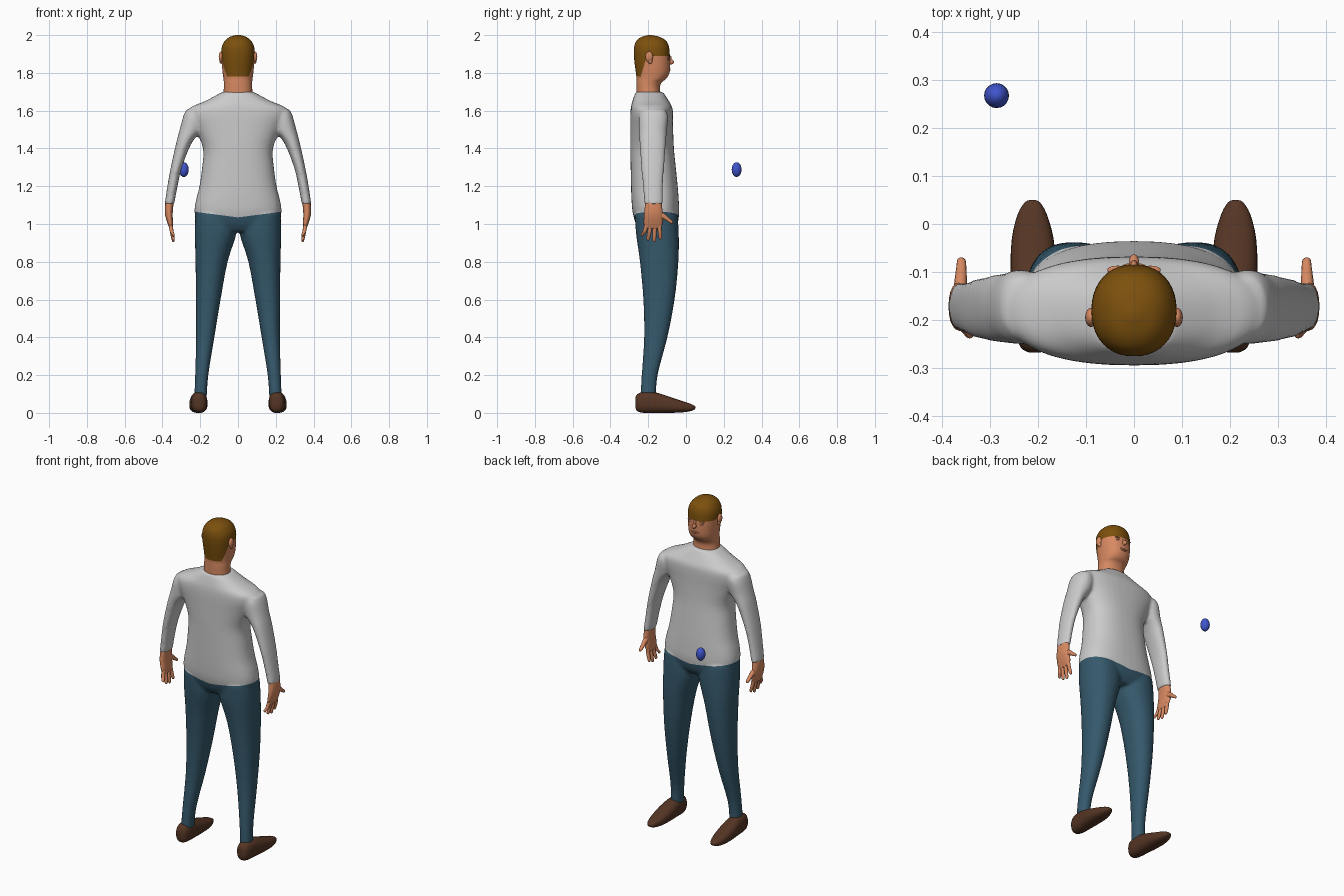
import bpy
import bmesh
import math
from mathutils import Vector, Matrix

cube = bpy.data.objects.get("Cube")
if cube:
    bpy.data.objects.remove(cube, do_unlink=True)


def material(name, red, green, blue):
    mat = bpy.data.materials.new(name)
    mat.use_nodes = True
    colour = (red, green, blue, 1)
    mat.diffuse_color = colour
    shader = mat.node_tree.nodes["Principled BSDF"]
    shader.inputs["Base Color"].default_value = colour
    shader.inputs["Roughness"].default_value = 0.8
    return mat


skin = material("skin", 0.68, 0.25, 0.12)
hair = material("brown hair", 0.20, 0.08, 0.004)
shirt = material("light grey shirt", 0.60, 0.60, 0.60)
denim = material("blue trousers", 0.036, 0.10, 0.15)
leather = material("brown leather", 0.09, 0.036, 0.018)
blue = material("ball blue", 0.05, 0.09, 0.60)


def spline(a, b, c, d, t):
    """Smooth blend between rings b and c."""
    return [q + t * (r - p) / 2 + t * t * (2 * p - 5 * q + 4 * r - s) / 2
            + t ** 3 * (3 * q - p - 3 * r + s) / 2
            for p, q, r, s in zip(a, b, c, d)]


def loft(bm, rings, axis="Z", side=1, sides=28, power=2.2, steps=3):
    """Skin rings given as (position on axis, x low, x high, other low, other high)."""
    last = len(rings) - 1
    smooth = []
    for i in range(last):
        quad = [rings[min(max(i + k, 0), last)] for k in (-1, 0, 1, 2)]
        smooth += [spline(*quad, k / steps) for k in range(steps)]
    smooth.append(rings[last])
    loops = []
    for pos, x0, x1, o0, o1 in smooth:
        loop = []
        for k in range(sides):
            angle = math.tau * k / sides
            c, s = math.cos(angle), math.sin(angle)
            c = math.copysign(abs(c) ** (2 / power), c)
            s = math.copysign(abs(s) ** (2 / power), s)
            x = side * ((x0 + x1) / 2 + c * (x1 - x0) / 2)
            other = (o0 + o1) / 2 + s * (o1 - o0) / 2
            co = (x, other, pos) if axis == "Z" else (x, pos, max(other, 0))
            loop.append(bm.verts.new(co))
        loops.append(loop)
    faces = [bm.faces.new(loops[0]), bm.faces.new(loops[-1])]
    for low, high in zip(loops, loops[1:]):
        for k in range(sides):
            n = (k + 1) % sides
            faces.append(bm.faces.new((low[k], low[n], high[n], high[k])))
    bmesh.ops.recalc_face_normals(bm, faces=faces)


def blob(bm, centre, radii):
    place = Matrix.Translation(centre) @ Matrix.Diagonal((*radii, 1))
    bmesh.ops.create_uvsphere(bm, u_segments=20, v_segments=12, radius=1, matrix=place)


def cut(bm, point, normal):
    bmesh.ops.bisect_plane(bm, geom=bm.verts[:] + bm.edges[:] + bm.faces[:],
                           plane_co=point, plane_no=normal, dist=1e-5)


def finish(bm, name, *mats):
    mesh = bpy.data.meshes.new(name)
    for face in bm.faces:
        face.smooth = True
    bm.to_mesh(mesh)
    bm.free()
    for mat in mats:
        mesh.materials.append(mat)
    obj = bpy.data.objects.new(name, mesh)
    bpy.context.collection.objects.link(obj)
    return obj


SIDES = (("left", 1), ("right", -1))

# Clothed body: torso, sleeves and trouser legs fused into one surface
body = bmesh.new()
loft(body, [
    (0.96, -.12, .12, -.24, -.07), (1.0, -.21, .21, -.265, -.045),
    (1.06, -.23, .23, -.282, -.036), (1.12, -.224, .224, -.288, -.038),
    (1.2, -.204, .204, -.291, -.044), (1.3, -.19, .19, -.293, -.054),
    (1.4, -.185, .185, -.295, -.064), (1.5, -.225, .225, -.295, -.068),
    (1.57, -.262, .262, -.295, -.068), (1.615, -.255, .255, -.292, -.072),
    (1.65, -.175, .175, -.284, -.09), (1.69, -.1, .1, -.27, -.115),
    (1.7, -.08, .08, -.265, -.12)], sides=40, power=2.4)
for _, side in SIDES:
    loft(body, [
        (1.105, .338, .388, -.222, -.122), (1.2, .32, .374, -.228, -.122),
        (1.3, .297, .356, -.238, -.115), (1.43, .245, .327, -.246, -.106),
        (1.5, .19, .309, -.25, -.1), (1.57, .18, .29, -.25, -.095),
        (1.605, .19, .275, -.235, -.11)], side=side)
    loft(body, [
        (0.08, .165, .232, -.242, -.158), (0.2, .157, .227, -.235, -.15),
        (0.4, .125, .222, -.222, -.098), (0.6, .092, .223, -.226, -.06),
        (0.8, .055, .225, -.244, -.04), (0.95, .008, .229, -.265, -.038),
        (1.05, .01, .226, -.27, -.045)], side=side)
draft = finish(body, "body_draft")
remesh = draft.modifiers.new("fuse", "REMESH")
remesh.mode = "VOXEL"
remesh.voxel_size = 0.009
relax = draft.modifiers.new("relax", "SMOOTH")
relax.factor = 0.5
relax.iterations = 6
graph = bpy.context.evaluated_depsgraph_get()
fused = bpy.data.meshes.new_from_object(draft.evaluated_get(graph))
bpy.data.objects.remove(draft, do_unlink=True)

# Waistline dips towards the middle
body = bmesh.new()
body.from_mesh(fused)
bpy.data.meshes.remove(fused)
slope = 0.13
for _, side in SIDES:
    cut(body, (0, 0, 1.035), (-slope * side, 0, 1))
for face in body.faces:
    mid = face.calc_center_median()
    face.material_index = int(mid.z < 1.035 + slope * abs(mid.x))
finish(body, "shirt_and_trousers", shirt, denim)

# Head and neck, with the hair as cut regions
head = bmesh.new()
loft(head, [
    (1.66, -.08, .08, -.262, -.13), (1.72, -.075, .075, -.262, -.138),
    (1.75, -.075, .075, -.262, -.128), (1.77, -.077, .077, -.262, -.104),
    (1.8, -.081, .081, -.265, -.088), (1.85, -.086, .086, -.272, -.084),
    (1.9, -.089, .089, -.276, -.086), (1.94, -.085, .085, -.274, -.091),
    (1.97, -.069, .069, -.262, -.106), (1.99, -.045, .045, -.236, -.138),
    (2.0, -.012, .012, -.2, -.18)], sides=40, steps=5)
hairline, nape = 1.89, 1.78
back = Vector((0, 1, -0.3))
back_point = Vector((0, -0.21, 1.88))
cut(head, (0, 0, hairline), (0, 0, 1))
cut(head, (0, 0, nape), (0, 0, 1))
cut(head, back_point, back)
for face in head.faces:
    mid = face.calc_center_median()
    behind = (mid - back_point).dot(back) < 0
    face.material_index = int(mid.z > hairline or (behind and mid.z > nape))
finish(head, "head", skin, hair)

# Facial features
face = bmesh.new()
blob(face, (0, -.083, 1.858), (.011, .02, .014))
blob(face, (0, -.088, 1.875), (.008, .012, .02))
blob(face, (0, -.09, 1.82), (.026, .009, .005))
blob(face, (0, -.092, 1.812), (.022, .009, .005))
for _, side in SIDES:
    blob(face, (.034 * side, -.096, 1.872), (.016, .008, .006))
    blob(face, (.034 * side, -.096, 1.885), (.022, .009, .004))
finish(face, "facial_features", skin)

for label, side in SIDES:
    # Ear
    ear = bmesh.new()
    blob(ear, (.09 * side, -.195, 1.885), (.012, .02, .028))
    blob(ear, (.089 * side, -.19, 1.862), (.009, .012, .014))
    finish(ear, label + "_ear", skin)

    # Hand: palm, four spread fingers and a forward thumb
    hand = bmesh.new()
    loft(hand, [
        (1.13, .34, .38, -.215, -.13), (1.1, .342, .386, -.217, -.128),
        (1.05, .346, .386, -.222, -.122), (1.0, .343, .372, -.224, -.124),
        (0.975, .345, .362, -.215, -.135)], side=side, sides=20)
    for start, tip, end in ((-.208, -.23, .935), (-.187, -.2, .912),
                            (-.164, -.168, .905), (-.141, -.136, .918)):
        r = .011
        bend = (start + tip) / 2
        loft(hand, [
            (1.0, .347, .367, start - r, start + r),
            (0.96, .341, .361, bend - r, bend + r),
            (end + .01, .335, .351, tip - .009, tip + .009),
            (end, .339, .347, tip - .003, tip + .003)], side=side, sides=12)
    loft(hand, [
        (-.16, .35, .38, 1.03, 1.08), (-.12, .349, .375, 1.025, 1.06),
        (-.09, .35, .371, 1.008, 1.032), (-.075, .352, .369, 1.0, 1.02),
        (-.07, .358, .364, 1.005, 1.013)], axis="Y", side=side, sides=12)
    finish(hand, label + "_hand", skin)

    # Shoe
    shoe = bmesh.new()
    loft(shoe, [
        (-.268, .195, .22, .03, .08), (-.257, .174, .237, .008, .1),
        (-.22, .164, .248, 0, .112), (-.16, .162, .253, 0, .108),
        (-.1, .162, .258, 0, .09), (-.03, .168, .255, .002, .066),
        (.02, .182, .243, .008, .05), (.045, .196, .228, .018, .038),
        (.05, .207, .217, .025, .032)], axis="Y", side=side, power=2.5)
    finish(shoe, label + "_shoe", leather)

# Floating ball
ball = bmesh.new()
blob(ball, (-.287, .268, 1.288), (.026, .026, .039))
finish(ball, "floating_ball", blue)
